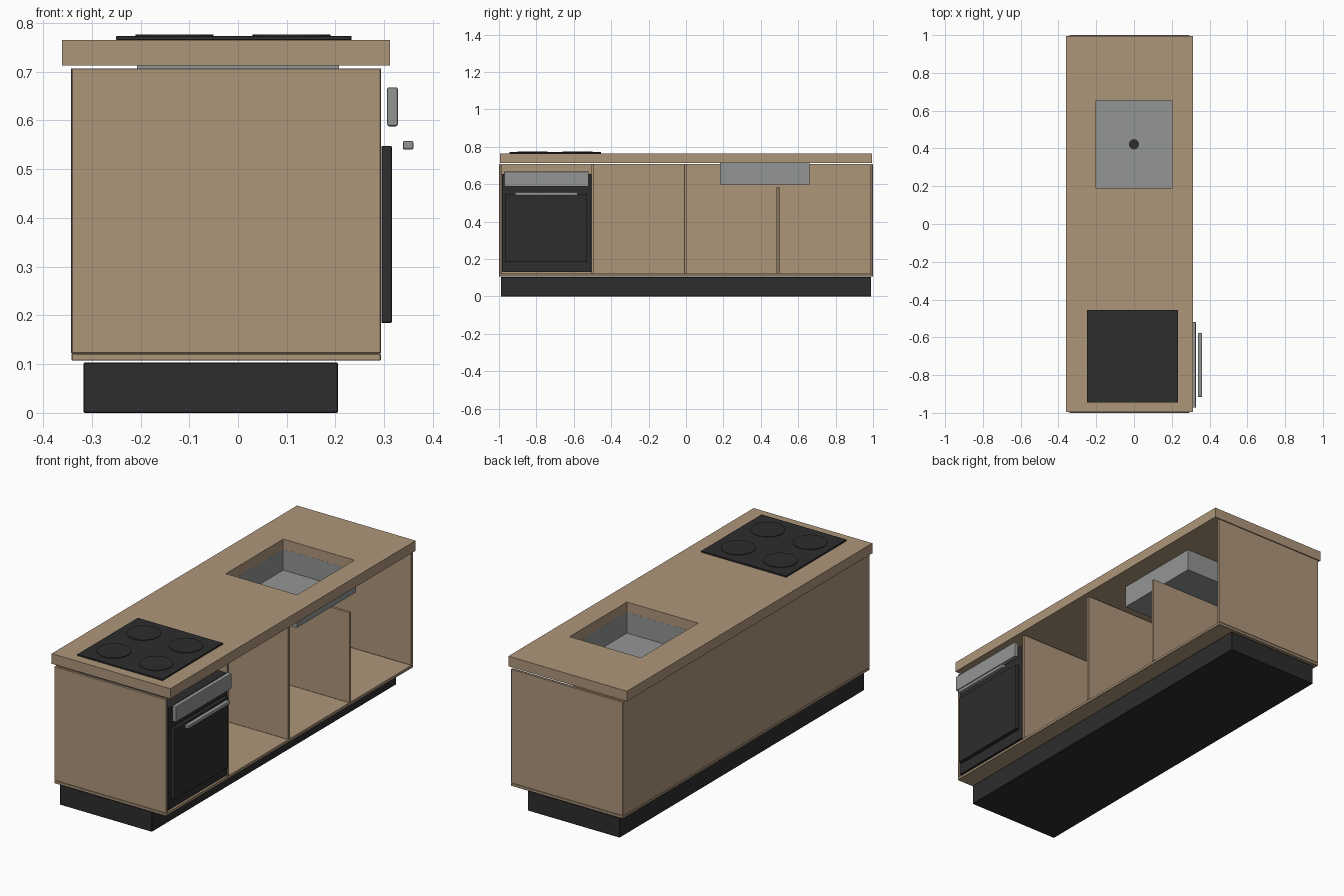
import bpy, bmesh, math

if "Cube" in bpy.data.objects:
    bpy.data.objects.remove(bpy.data.objects["Cube"])


def material(name, r, g, b):
    m = bpy.data.materials.new(name)
    m.diffuse_color = (r, g, b, 1)
    m.use_nodes = True
    m.node_tree.nodes["Principled BSDF"].inputs["Base Color"].default_value = m.diffuse_color
    return m


WOOD = material("wood", 0.42, 0.305, 0.195)
BLACK = material("black", 0.026, 0.026, 0.027)
STEEL = material("steel", 0.29, 0.305, 0.30)


def finish(bm, name, mat, bevel=0.0, segments=1):
    bmesh.ops.recalc_face_normals(bm, faces=bm.faces)
    mesh = bpy.data.meshes.new(name)
    bm.to_mesh(mesh)
    bm.free()
    ob = bpy.data.objects.new(name, mesh)
    bpy.context.collection.objects.link(ob)
    mesh.materials.append(mat)
    if bevel:
        mod = ob.modifiers.new("edge", "BEVEL")
        mod.width = bevel
        mod.segments = segments
    return ob


def box(name, mat, x, y, z, bevel=0.0, segments=1):
    bm = bmesh.new()
    bmesh.ops.create_cube(bm, size=1)
    for v in bm.verts:
        for i, (lo, hi) in enumerate((x, y, z)):
            v.co[i] = lo if v.co[i] < 0 else hi
    return finish(bm, name, mat, bevel, segments)


def frame(name, mat, outer, inner, z, floor=None):
    """Rectangular ring; with a floor height it becomes an open basin."""
    bm = bmesh.new()

    def loop(r, h):
        x0, x1, y0, y1 = r
        return [bm.verts.new((a, b, h)) for a, b in ((x0, y0), (x1, y0), (x1, y1), (x0, y1))]

    rings = [loop(outer, z[0]), loop(outer, z[1]), loop(inner, z[1]),
             loop(inner, z[0] if floor is None else floor)]
    pairs = list(zip(rings, rings[1:]))
    if floor is None:
        pairs.append((rings[3], rings[0]))
    else:
        bm.faces.new(rings[0])
        bm.faces.new(rings[3])
    for a, b in pairs:
        for i in range(4):
            j = (i + 1) % 4
            bm.faces.new((a[i], a[j], b[j], b[i]))
    return finish(bm, name, mat)


def disc(name, mat, x, y, z0, z1, r):
    bm = bmesh.new()
    bmesh.ops.create_cone(bm, cap_ends=True, segments=48, radius1=r, radius2=r, depth=z1 - z0)
    bmesh.ops.translate(bm, verts=bm.verts, vec=(x, y, (z0 + z1) / 2))
    return finish(bm, name, mat)


# Plinth and cabinet carcass
XB, XF = -0.342, 0.293
box("plinth", BLACK, (-0.317, 0.205), (-0.99, 0.99), (0, 0.103), 0.002)
box("bottom_board", WOOD, (XB, XF), (-1, 1), (0.107, 0.122), 0.002)
box("end_panel_front", WOOD, (XB, XF), (-1, -0.986), (0.122, 0.707), 0.002)
box("end_panel_back", WOOD, (XB, XF), (0.986, 1), (0.122, 0.707), 0.002)

# Dividers (the one under the sink is shorter)
for name, y, top in (("divider_oven", -0.498, 0.707), ("divider_middle", -0.003, 0.707),
                     ("divider_sink", 0.492, 0.585)):
    box(name, WOOD, (XB - 0.0005, XF), (y - 0.007, y + 0.007), (0.122, top), 0.001)

# Rear panels between the full-height uprights
for i, (a, b) in enumerate(((-0.986, -0.505), (-0.491, -0.01), (0.004, 0.986))):
    box(f"rear_panel_{i + 1}", WOOD, (XB, XB + 0.014), (a, b), (0.122, 0.707))

# Worktop with sink opening, and the basin below it
frame("worktop", WOOD, (-0.361, 0.312, -0.994, 0.994), (-0.202, 0.202, 0.19, 0.655), (0.713, 0.765))
frame("sink_basin", STEEL, (-0.207, 0.207, 0.182, 0.66), (-0.202, 0.202, 0.19, 0.655),
      (0.6, 0.7128), 0.606)
disc("sink_drain", BLACK, 0, 0.422, 0.606, 0.609, 0.027)

# Hob with four cooking zones
box("hob", BLACK, (-0.25, 0.233), (-0.945, -0.455), (0.765, 0.773), 0.001)
for x in (-0.13, 0.11):
    for y in (-0.82, -0.58):
        disc("cooking_zone", BLACK, x, y, 0.773, 0.776, 0.08)

# Oven
box("oven_body", BLACK, (-0.29, 0.2925), (-0.985, -0.506), (0.13, 0.655), 0.002)
box("oven_door", BLACK, (0.294, 0.316), (-0.965, -0.528), (0.184, 0.548), 0.004, 2)
box("oven_control_panel", STEEL, (0.306, 0.328), (-0.972, -0.52), (0.588, 0.668), 0.004, 2)
box("oven_handle", STEEL, (0.338, 0.36), (-0.915, -0.578), (0.540, 0.558), 0.004, 2)
